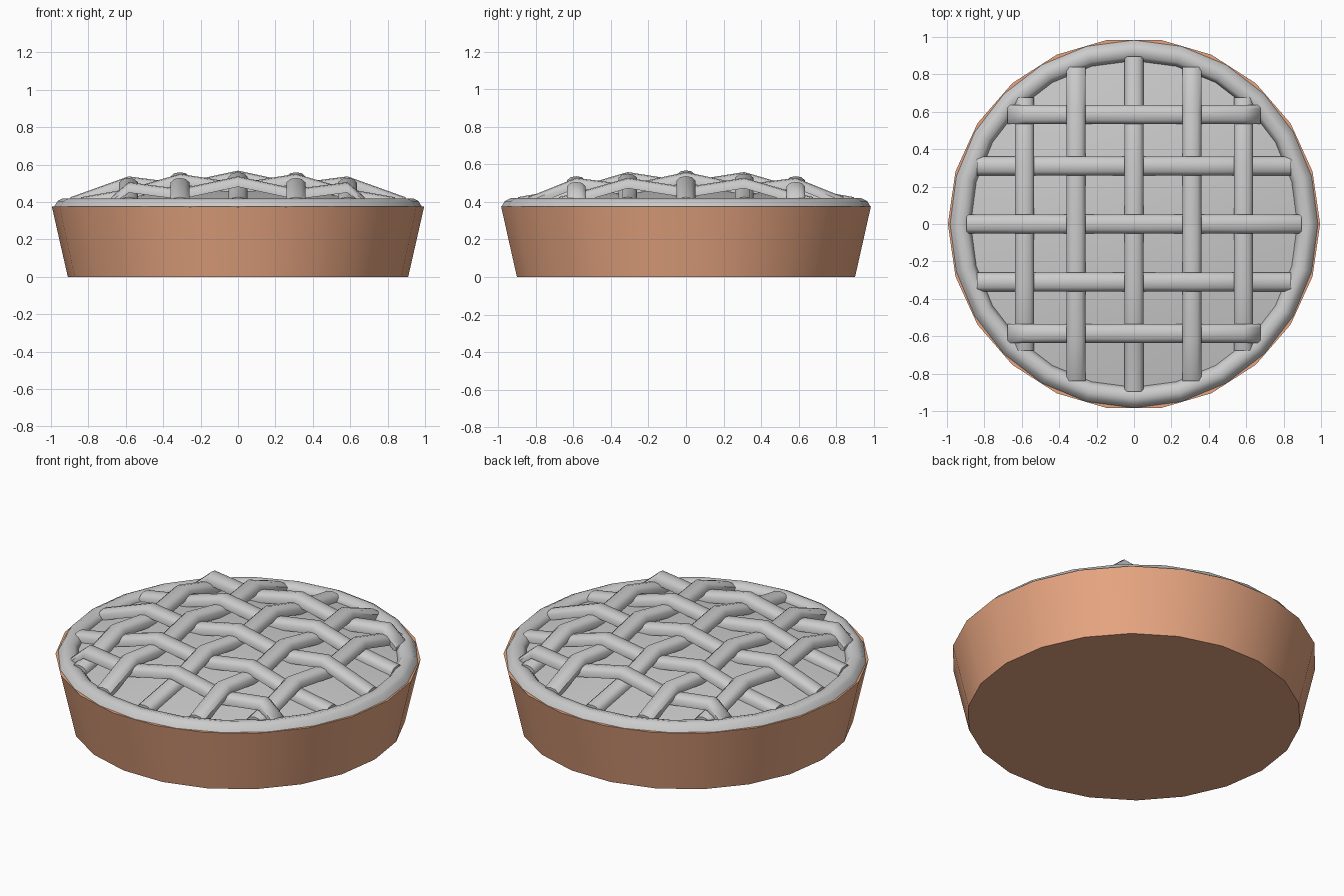
import bpy, bmesh
from math import sin, cos, pi, sqrt, radians
from mathutils import Vector

if "Cube" in bpy.data.objects:
    bpy.data.objects.remove(bpy.data.objects["Cube"])


def finish(name, bm, angle=40, mat=None):
    bmesh.ops.recalc_face_normals(bm, faces=bm.faces[:])
    me = bpy.data.meshes.new(name)
    bm.to_mesh(me)
    bm.free()
    ob = bpy.data.objects.new(name, me)
    bpy.context.collection.objects.link(ob)
    if mat:
        me.materials.append(mat)
    bpy.ops.object.select_all(action='DESELECT')
    ob.select_set(True)
    bpy.context.view_layer.objects.active = ob
    bpy.ops.object.shade_smooth_by_angle(angle=radians(angle))
    return ob


def lathe(name, profile, n, closed=False, mat=None, angle=40):
    """Spin (radius, z) points; radius 0 becomes a pole."""
    bm = bmesh.new()
    rings = []
    for r, z in profile:
        if r == 0:
            rings.append([bm.verts.new((0, 0, z))] * n)
        else:
            rings.append([bm.verts.new((r * cos(2 * pi * i / n), r * sin(2 * pi * i / n), z)) for i in range(n)])
    pairs = list(zip(rings, rings[1:])) + ([(rings[-1], rings[0])] if closed else [])
    for a, b in pairs:
        for i in range(n):
            j = (i + 1) % n
            bm.faces.new(list(dict.fromkeys((a[i], a[j], b[j], b[i]))))
    return finish(name, bm, angle, mat)


# Baking dish
orange = bpy.data.materials.new("baked_orange")
orange.diffuse_color = (0.8, 0.38, 0.22, 1)
orange.use_nodes = True
orange.node_tree.nodes["Principled BSDF"].inputs["Base Color"].default_value = orange.diffuse_color
lathe("dish", [(0, 0), (0.91, 0), (0.995, 0.375), (0.93, 0.375)], 22, mat=orange)

# Domed filling
def dome(r):
    return 0.475 - 0.095 * (r / 0.9) ** 2

lathe("filling", [(0, dome(0))] + [(r, dome(r)) for r in (0.3, 0.6, 0.92)], 24)

# Crust rim
lathe("crust_rim", [(0.985, 0.372), (0.965, 0.405), (0.935, 0.42), (0.895, 0.41), (0.873, 0.385), (0.88, 0.36)],
      24, closed=True, angle=60)

# Woven lattice strips
SPOTS = [-0.585, -0.31, 0, 0.31, 0.585]
SECTION = [(-0.05, -0.025), (-0.05, 0.008), (-0.03, 0.026), (0, 0.031),
           (0.03, 0.026), (0.05, 0.008), (0.05, -0.025)]


def strip(name, i, along_x):
    c = SPOTS[i]
    end = sqrt(0.895 ** 2 - c * c)
    path = [(-end, 0.395)]
    for j, t in enumerate(SPOTS):
        over = ((i + j) % 2 == 0) == along_x
        crossing = 0.504 - 0.09 * (c * c + t * t)
        path.append((t, crossing + (0.033 if over else -0.025)))
    path.append((end, 0.395))
    bm = bmesh.new()
    rings = []
    for t, z in path:
        rings.append([bm.verts.new((t, c + w, z + h) if along_x else (c + w, t, z + h)) for w, h in SECTION])
    n = len(SECTION)
    for a, b in zip(rings, rings[1:]):
        for k in range(n):
            bm.faces.new((a[k], a[(k + 1) % n], b[(k + 1) % n], b[k]))
    bm.faces.new(rings[0])
    bm.faces.new(rings[-1])
    finish(name, bm, 50)


for i in range(5):
    strip(f"strip_across_{i + 1}", i, True)
    strip(f"strip_lengthwise_{i + 1}", i, False)
